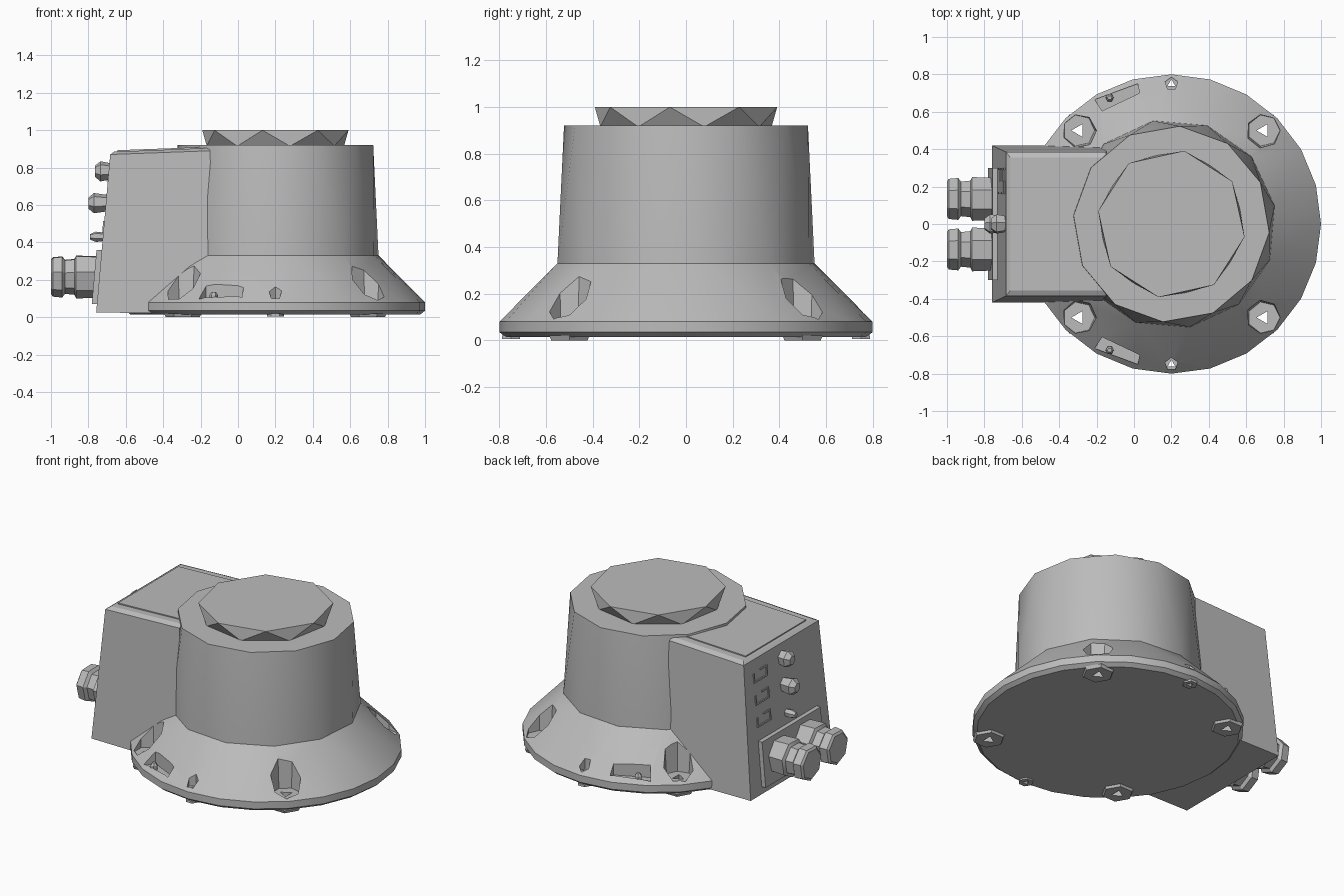
import bpy, bmesh, math
from mathutils import Vector, Matrix

if "Cube" in bpy.data.objects:
    bpy.data.objects.remove(bpy.data.objects["Cube"], do_unlink=True)

GREY = (0.5, 0.5, 0.5, 1)
mat = bpy.data.materials.new("cast grey")
mat.use_nodes = True
mat.diffuse_color = GREY
mat.node_tree.nodes["Principled BSDF"].inputs["Base Color"].default_value = GREY

CX = 0.2   # drum axis


def finish(name, bm, smooth=None):
    bmesh.ops.recalc_face_normals(bm, faces=bm.faces[:])
    mesh = bpy.data.meshes.new(name)
    bm.to_mesh(mesh)
    bm.free()
    mesh.materials.append(mat)
    ob = bpy.data.objects.new(name, mesh)
    bpy.context.collection.objects.link(ob)
    if smooth:
        shade(ob, smooth)
    return ob


def shade(ob, angle):
    bpy.ops.object.select_all(action='DESELECT')
    ob.select_set(True)
    bpy.context.view_layer.objects.active = ob
    bpy.ops.object.shade_smooth_by_angle(angle=math.radians(angle))


def ring(r, z, n, phase=0, x=CX, y=0):
    return [(x + r * math.cos(math.tau * i / n + math.radians(phase)),
             y + r * math.sin(math.tau * i / n + math.radians(phase)), z) for i in range(n)]


def add_hull(bm, points):
    verts = [bm.verts.new(p) for p in points]
    res = bmesh.ops.convex_hull(bm, input=verts)
    spare = {e for e in res["geom_interior"] + res["geom_unused"] if isinstance(e, bmesh.types.BMVert)}
    bmesh.ops.delete(bm, geom=list(spare), context='VERTS')


def hull(name, points, smooth=None):
    bm = bmesh.new()
    add_hull(bm, points)
    bmesh.ops.dissolve_limit(bm, angle_limit=0.01, verts=bm.verts[:], edges=bm.edges[:])
    return finish(name, bm, smooth)


def solids(name, groups):
    bm = bmesh.new()
    for g in groups:
        add_hull(bm, g)
    return finish(name, bm)


def lathe_x(name, y, z, sides, profile, phase=0):
    """Turned part along x; profile holds (x, radius) pairs."""
    bm = bmesh.new()
    rows = []
    for x, r in profile:
        rows.append([bm.verts.new((x, y + p[0], z + p[1])) for p in ring(r, 0, sides, phase, 0)])
    for a, b in zip(rows, rows[1:]):
        for i in range(sides):
            j = (i + 1) % sides
            bm.faces.new((a[i], a[j], b[j], b[i]))
    bm.faces.new(rows[0])
    bm.faces.new(rows[-1])
    return finish(name, bm, 25)


def cut(ob, cutter):
    mod = ob.modifiers.new("cut", 'BOOLEAN')
    mod.operation, mod.solver, mod.object = 'DIFFERENCE', 'EXACT', cutter
    bpy.context.view_layer.objects.active = ob
    bpy.ops.object.modifier_apply(modifier=mod.name)


# Flared base with its rim
base = hull("flared_base", ring(0.775, 0.015, 24) + ring(0.8, 0.035, 24) + ring(0.8, 0.08, 24)
            + ring(0.56, 0.33, 12, 10))

# Bolt pads, pockets and through holes
bolts = [(CX + sx * 0.495, sy * 0.5) for sx in (-1, 1) for sy in (-1, 1)]
pins = [(CX, sy * 0.75) for sy in (-1, 1)]
pocket = [(-0.21, 0.665), (0.02, 0.75), (0.03, 0.70), (-0.17, 0.605)]

pads = [hull("bolt_pad", ring(0.09, 0, 6, 0, x, y) + ring(0.1, 0.02, 6, 0, x, y)) for x, y in bolts]
pads += [hull("pin_pad", ring(0.045, 0.005, 6, 0, x, y) + ring(0.045, 0.02, 6, 0, x, y)) for x, y in pins]

wells = [ring(0.085, 0.085, 7, 0, x, y) + ring(0.11, 0.5, 7, 0, x, y) for x, y in bolts]
wells += [ring(0.035, 0.085, 5, 90, x, y) + ring(0.035, 0.5, 5, 90, x, y) for x, y in pins]
wells += [[(x, s * y, z) for x, y in pocket for z in (0.09, 0.5)] for s in (-1, 1)]
holes = [ring(0.04, z0, 3, 60, x, y) + ring(0.04, z0 + 0.4, 3, 60, x, y) for x, y in bolts for z0 in (-0.1,)]
holes += [ring(0.024, -0.1, 3, 90, x, y) + ring(0.024, 0.3, 3, 90, x, y) for x, y in pins]

well_cutter = solids("well_cutter", wells)
hole_cutter = solids("hole_cutter", holes)
cut(base, well_cutter)
for ob in [base] + pads:
    cut(ob, hole_cutter)
for c in (well_cutter, hole_cutter):
    bpy.data.objects.remove(c, do_unlink=True)
shade(base, 25)

# Small screws in the side pockets
for s in (-1, 1):
    hull("pocket_screw", ring(0.022, 0.085, 6, 0, -0.13, s * 0.675)
         + ring(0.022, 0.12, 6, 0, -0.13, s * 0.675) + ring(0.012, 0.135, 6, 0, -0.13, s * 0.675))

# Drum and top cap
hull("drum", ring(0.56, 0.325, 12, 10) + ring(0.525, 0.92, 12, -5), 35)
hull("top_cap", ring(0.375, 0.915, 8, 12) + ring(0.397, 1.0, 8, -10))


# Side housing: tapered box whose outer face leans inwards
def face_x(z):
    return -0.76 + 0.088 * z


box = []
for s in (-1, 1):
    box += [(face_x(0.02), s * 0.42, 0.025), (-0.12, s * 0.42, 0.02),
            (face_x(0.87), s * 0.385, 0.87), (-0.15, s * 0.385, 0.89),
            (face_x(0.89) + 0.02, s * 0.355, 0.885), (-0.15, s * 0.355, 0.905)]
hull("side_housing", box)
hull("housing_lid", [(x, s * 0.31, z + d) for s in (-1, 1) for d in (-0.02, 0.006)
                     for x, z in ((-0.645, 0.887), (-0.1, 0.907))])


def face_plate(name, y0, y1, z0, z1, depth):
    hull(name, [(face_x(z) + d, y, z) for y in (y0, y1) for z in (z0, z1) for d in (0.01, -depth)])


# Connector plate and its two plugs
face_plate("connector_plate", -0.3, 0.3, 0.07, 0.36, 0.028)
for s in (-1, 1):
    lathe_x("cable_plug", s * 0.135, 0.22, 7,
            [(-0.74, 0.115), (-0.865, 0.12), (-0.875, 0.1), (-0.925, 0.095), (-0.94, 0.115),
             (-0.99, 0.11), (-1.0, 0.095)], 15)

# Indicator studs up the middle of the face
for z, r, tip in ((0.78, 0.055, -0.765), (0.61, 0.055, -0.8), (0.43, 0.028, -0.79)):
    lathe_x("indicator_stud", 0, z, 6,
            [(face_x(z) + 0.01, r * 0.8), (tip + 0.03, r), (tip, r * 0.55)], 20)

# Thin bracket marks beside the studs
for z in (0.76, 0.62, 0.48):
    face_plate("mark_bar", 0.16, 0.3, z - 0.035, z - 0.025, 0.006)
    face_plate("mark_end", 0.29, 0.3, z - 0.025, z + 0.025, 0.006)
    face_plate("mark_step", 0.16, 0.17, z - 0.025, z + 0.035, 0.006)
    face_plate("mark_cap", 0.17, 0.23, z + 0.025, z + 0.035, 0.006)
